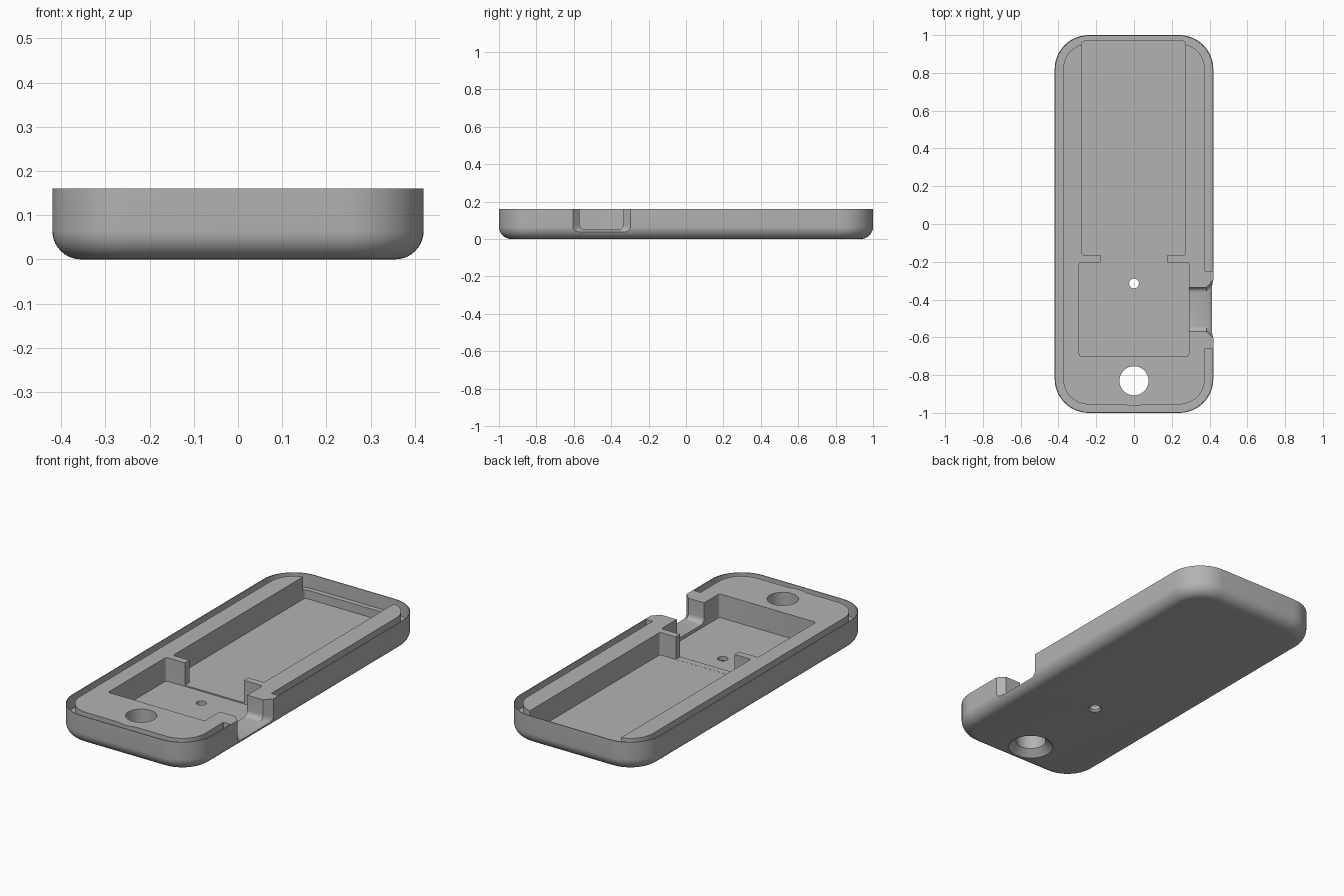
import bpy, bmesh, math

if "Cube" in bpy.data.objects:
    bpy.data.objects.remove(bpy.data.objects["Cube"])

grey = bpy.data.materials.new("plain grey")
grey.diffuse_color = (0.45, 0.45, 0.45, 1)
grey.use_nodes = True
grey.node_tree.nodes["Principled BSDF"].inputs["Base Color"].default_value = grey.diffuse_color


def rounded_rect(x0, x1, y0, y1, r, n):
    """Outline of a rounded rectangle, counter-clockwise."""
    pts = []
    for cx, cy, a0 in ((x1 - r, y1 - r, 0), (x0 + r, y1 - r, 90),
                       (x0 + r, y0 + r, 180), (x1 - r, y0 + r, 270)):
        for i in range(n + 1):
            a = math.radians(a0 + 90 * i / n)
            pts.append((cx + r * math.cos(a), cy + r * math.sin(a)))
    return pts


def loft(name, rings):
    """Closed solid through a list of rings with equal point counts."""
    bm = bmesh.new()
    vs = [[bm.verts.new(p) for p in ring] for ring in rings]
    n = len(vs[0])
    for a, b in zip(vs, vs[1:]):
        for i in range(n):
            j = (i + 1) % n
            bm.faces.new((a[i], a[j], b[j], b[i]))
    bm.faces.new(vs[0][::-1])
    bm.faces.new(vs[-1])
    bmesh.ops.recalc_face_normals(bm, faces=bm.faces)
    me = bpy.data.meshes.new(name)
    bm.to_mesh(me)
    bm.free()
    ob = bpy.data.objects.new(name, me)
    bpy.context.collection.objects.link(ob)
    me.materials.append(grey)
    return ob


def prism(name, x0, x1, y0, y1, z0, z1, r=0.012, n=4):
    pts = rounded_rect(x0, x1, y0, y1, r, n)
    return loft(name, [[(x, y, z) for x, y in pts] for z in (z0, z1)])


def turned(name, y, profile, n=48):
    """Round solid about a vertical axis at (0, y) from (radius, z) pairs."""
    return loft(name, [[(r * math.cos(math.tau * i / n), y + r * math.sin(math.tau * i / n), z)
                        for i in range(n)] for r, z in profile])


def subtract(target, cutter):
    mod = target.modifiers.new("cut", 'BOOLEAN')
    mod.operation, mod.solver, mod.object = 'DIFFERENCE', 'EXACT', cutter
    bpy.context.view_layer.objects.active = target
    bpy.ops.object.modifier_apply(modifier=mod.name)
    bpy.data.objects.remove(cutter)


W, L, H, R, F = 0.42, 1.0, 0.16, 0.18, 0.065


def body_ring(inset, z):
    return [(x, y, z) for x, y in
            rounded_rect(-W + inset, W - inset, -L + inset, L - inset, R - inset, 14)]


# Outer tray with a rounded bottom edge
rings = []
for i in range(11):
    a = math.radians(9 * i)
    rings.append(body_ring(F * (1 - math.sin(a)), F * (1 - math.cos(a))))
tray = loft("case_tray", rings + [body_ring(0, H)])

# Groove inside the thin rim, interrupted at the side opening and the round hole
groove = loft("groove_cutter", [body_ring(0.005, 0.085), body_ring(0.004, 0.3)])
subtract(groove, loft("groove_core", [body_ring(0.045, -0.1), body_ring(0.045, 0.5)]))
subtract(groove, prism("side_block", 0.3, 0.6, -0.66, -0.25, -0.1, 0.5))
subtract(groove, turned("hole_wall", -0.83, [(0.135, -0.1), (0.135, 0.5)]))
subtract(tray, groove)

# Long pocket, short pocket and the passage between them
subtract(tray, prism("long_pocket", -0.275, 0.272, -0.165, 0.968, 0.038, 0.4))
subtract(tray, prism("short_pocket", -0.29, 0.29, -0.70, -0.203, 0.032, 0.4))
subtract(tray, prism("passage", -0.177, 0.177, -0.25, -0.12, 0.0385, 0.4))

# Side opening, flared at the outside
notch = []
for x, y0, y1, z0 in ((0.25, -0.57, -0.335, 0.05), (0.385, -0.57, -0.335, 0.05),
                      (0.425, -0.61, -0.29, 0.033), (0.5, -0.61, -0.29, 0.033)):
    notch.append([(x, y, z) for y, z in rounded_rect(y0, y1, z0, 0.35, 0.028, 6)])
subtract(tray, loft("side_opening", notch))

# Countersunk round hole and the small floor hole
subtract(tray, turned("round_hole", -0.83,
                      [(0.125, -0.01), (0.115, 0), (0.077, 0.035), (0.077, 0.4)]))
subtract(tray, turned("small_hole", -0.315,
                      [(0.044, -0.01), (0.035, 0), (0.026, 0.01), (0.026, 0.4)], 24))

bpy.ops.object.select_all(action='DESELECT')
tray.select_set(True)
bpy.context.view_layer.objects.active = tray
bpy.ops.object.shade_smooth_by_angle(angle=math.radians(25))
